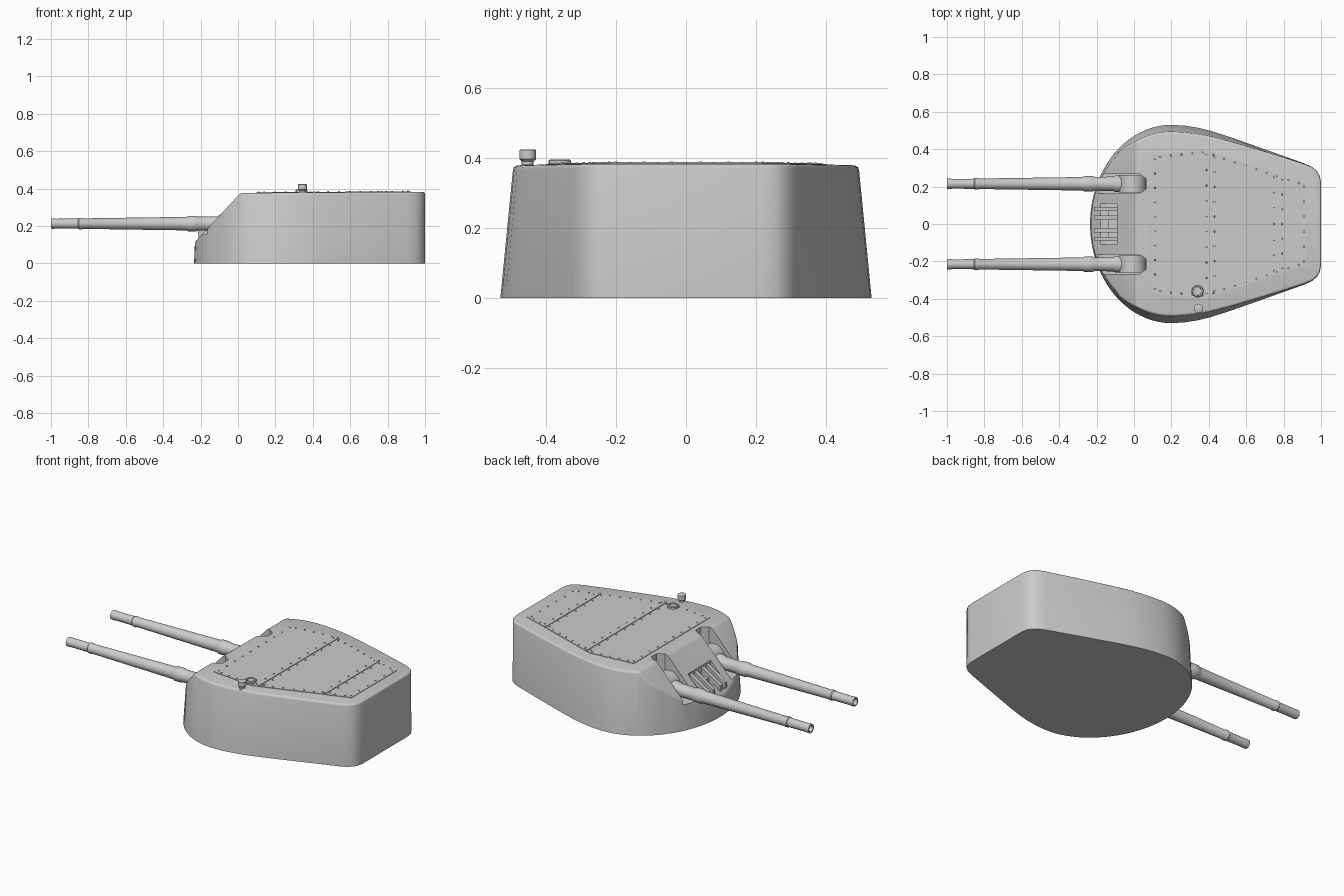
import bpy, bmesh, math
from mathutils import Vector, Matrix

if "Cube" in bpy.data.objects:
    bpy.data.objects.remove(bpy.data.objects["Cube"])


def roof(x):
    return 0.375 + 0.006 * x


def finish(bm, name, smooth=True, hidden=False):
    bmesh.ops.recalc_face_normals(bm, faces=bm.faces[:])
    me = bpy.data.meshes.new(name)
    bm.to_mesh(me)
    bm.free()
    ob = bpy.data.objects.new(name, me)
    bpy.context.collection.objects.link(ob)
    ob.hide_render = hidden
    if smooth:
        activate(ob)
        bpy.ops.object.shade_smooth_by_angle(angle=math.radians(35))
    return ob


def activate(ob):
    bpy.ops.object.select_all(action='DESELECT')
    ob.select_set(True)
    bpy.context.view_layer.objects.active = ob


def loft(bm, rings, closed=True):
    rows = [[bm.verts.new(p) for p in r] for r in rings]
    n = len(rows[0])
    for a, b in zip(rows, rows[1:]):
        for i in range(n):
            j = (i + 1) % n
            bm.faces.new((a[i], a[j], b[j], b[i]))
    if closed:
        bm.faces.new(rows[0][::-1])
        bm.faces.new(rows[-1])


def prism(bm, pts, lo, hi):
    # lo and hi give the bottom and top height at each x
    loft(bm, [[(x, y, f(x)) for x, y in pts] for f in (lo, hi)])


def rect(x0, x1, y0, y1):
    return [(x0, y0), (x1, y0), (x1, y1), (x0, y1)]


def lathe(bm, profile, origin, axis='Z', n=24):
    rings = []
    for r, h in profile:
        ring = []
        for i in range(n):
            a = 2 * math.pi * i / n
            c, s = r * math.cos(a), r * math.sin(a)
            p = {'Z': (c, s, h), 'X': (h, c, s), 'Y': (c, h, s)}[axis]
            ring.append(Vector(p) + Vector(origin))
        rings.append(ring)
    loft(bm, rings)


# Armoured gunhouse: half-ellipse front, tapering sides, rounded rear corners
half = [(0.2 - 0.435 * math.cos(a), 0.53 * math.sin(a))
        for a in [math.pi / 2 * i / 20 for i in range(21)]]
half += [(0.27, 0.526), (0.34, 0.515), (0.41, 0.498), (0.51, 0.466), (0.72, 0.392), (0.91, 0.324),
         (0.95, 0.306), (0.978, 0.283), (0.994, 0.255), (1.0, 0.22)]
outline = half + [(x, -y) for x, y in reversed(half[1:])]


def inset(x, y):
    t = min(1, max(0, (1 - x) / 0.7))
    return (x + 0.015 * (x < -0.1), y * (1 - 0.07 * t))


bm = bmesh.new()
loft(bm, [[(x, y, 0) for x, y in outline],
          [(*inset(x, y), roof(x) + 0.002) for x, y in outline]])
# sloping front plate
cut = bmesh.ops.bisect_plane(bm, geom=bm.verts[:] + bm.edges[:] + bm.faces[:],
                             plane_co=(0, 0, 0.362), plane_no=(-1.07, 0, 1), clear_outer=True)
rim = [e for e in cut['geom_cut'] if isinstance(e, bmesh.types.BMEdge)]
bmesh.ops.holes_fill(bm, edges=rim, sides=0)
bmesh.ops.recalc_face_normals(bm, faces=bm.faces[:])
bm.edges.ensure_lookup_table()
edges = [e for e in bm.edges if min(v.co.z for v in e.verts) > 0.05
         and len(e.link_faces) == 2 and e.calc_face_angle() > math.radians(25)]
bmesh.ops.bevel(bm, geom=edges, offset=0.014, segments=3, profile=0.5, affect='EDGES', clamp_overlap=True)
house = finish(bm, "gunhouse", smooth=False)

# Slots for the guns and the central recess
cutters = []
for y0 in (-0.215, 0.215):
    bm = bmesh.new()
    pts = [(-0.4, -0.052), (0.03, -0.052), (0.068, -0.025), (0.068, 0.025), (0.03, 0.052), (-0.4, 0.052)]
    prism(bm, [(x, y + y0) for x, y in pts], lambda x: 0.155, lambda x: 0.6)
    cutters.append(finish(bm, "slot_cutter", False, True))
bm = bmesh.new()
prism(bm, rect(-0.4, -0.09, -0.11, 0.11), lambda x: 0.17, lambda x: 0.6)
cutters.append(finish(bm, "recess_cutter", False, True))
activate(house)
for c in cutters:
    m = house.modifiers.new("cut", 'BOOLEAN')
    m.object = c
    m.solver = 'EXACT'
    bpy.ops.object.modifier_apply(modifier=m.name)
for c in cutters:
    bpy.data.objects.remove(c)
activate(house)
bpy.ops.object.shade_smooth_by_angle(angle=math.radians(30))

# Ribs standing in the central recess
bm = bmesh.new()
for y in (-0.08, -0.035, 0.035, 0.08):
    side = [(-0.215, 0.14), (-0.215, 0.175), (-0.09, 0.255), (-0.05, 0.255), (-0.05, 0.14)]
    loft(bm, [[(x, y + d, z) for x, z in side] for d in (-0.011, 0.011)])
prism(bm, rect(-0.14, -0.07, -0.08, 0.08), lambda x: 0.15, lambda x: 0.205)
finish(bm, "front_ribs", smooth=False)

# Guns with muzzle, collars, bore and a rounded mantlet
barrel = [(0.015, -0.93), (0.019, -1.0), (0.027, -1.0), (0.028, -0.985), (0.026, -0.97), (0.027, -0.855),
          (0.031, -0.85), (0.031, -0.835), (0.028, -0.83), (0.036, -0.29), (0.036, -0.275), (0.042, -0.265),
          (0.042, -0.225), (0.037, -0.21), (0.038, -0.11), (0.045, -0.10), (0.045, 0.0)]
for y, side in ((-0.215, "right"), (0.215, "left")):
    bm = bmesh.new()
    lathe(bm, barrel, (0, y, 0.213), 'X', 28)
    finish(bm, side + "_gun_barrel")
    bm = bmesh.new()
    lathe(bm, [(0.073, -0.046), (0.073, 0.046)], (-0.008, y, 0.215), 'Y', 28)
    finish(bm, side + "_gun_mantlet")

# Roof plates, split by two cross joints
roof_edge = [(0.095, 0.37), (0.375, 0.4), (0.775, 0.267), (0.925, 0.22)]


def edge_y(x):
    for (xa, ya), (xb, yb) in zip(roof_edge, roof_edge[1:]):
        if x <= xb:
            return ya + (yb - ya) * (x - xa) / (xb - xa)
    return roof_edge[-1][1]


for name, x0, x1 in (("front", 0.095, 0.4), ("middle", 0.415, 0.763), ("rear", 0.778, 0.925)):
    xs = [x0] + [p[0] for p in roof_edge if x0 < p[0] < x1] + [x1]
    pts = [(x, edge_y(x)) for x in xs]
    pts += [(x, -y) for x, y in reversed(pts)]
    bm = bmesh.new()
    prism(bm, pts, lambda x: roof(x) - 0.01, lambda x: roof(x) + 0.005)
    finish(bm, name + "_roof_plate", smooth=False)

# Joint strips
bm = bmesh.new()
for x in (0.4075, 0.7705):
    y = edge_y(x)
    prism(bm, rect(x - 0.006, x + 0.006, -y, y), roof, lambda x: roof(x) + 0.008)
finish(bm, "roof_joint_strips", smooth=False)

# Bolts along the joints and plate edges
bm = bmesh.new()
spots = []
for x in (0.112, 0.388, 0.43, 0.75, 0.792, 0.908):
    w = edge_y(x) - 0.025
    n = max(5, round(w / 0.04))
    spots += [(x, -w + 2 * w * i / n) for i in range(n + 1)]
for i in range(14):
    x = 0.14 + 0.057 * i
    spots += [(x, s * (edge_y(x) - 0.015)) for s in (-1, 1)]
for x, y in spots:
    lathe(bm, [(0.006, -0.002), (0.004, 0.0035)], (x, y, roof(x) + 0.005), 'Z', 6)
finish(bm, "roof_bolts", smooth=False)

# Round hatch and periscope near the right edge
bm = bmesh.new()
lathe(bm, [(0.032, 0.37), (0.032, 0.392), (0.028, 0.395), (0.022, 0.395), (0.021, 0.39)], (0.34, -0.36, 0))
finish(bm, "round_hatch")
bm = bmesh.new()
lathe(bm, [(0.023, 0.36), (0.023, 0.378), (0.017, 0.381), (0.017, 0.39), (0.024, 0.396),
           (0.024, 0.422), (0.021, 0.424)], (0.345, -0.452, 0))
finish(bm, "periscope")
